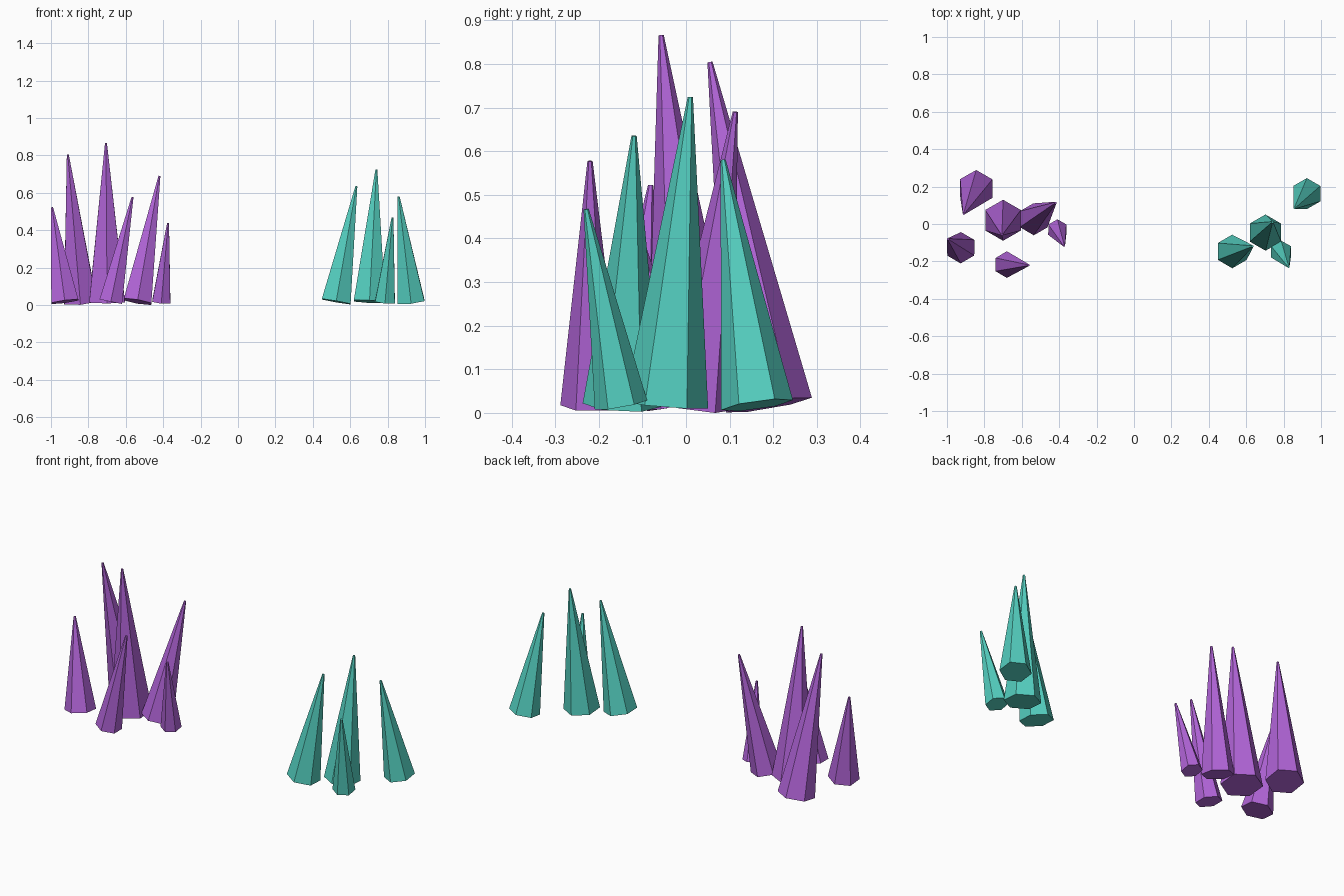
import bpy, bmesh
from mathutils import Vector, Matrix

if "Cube" in bpy.data.objects:
    bpy.data.objects.remove(bpy.data.objects["Cube"])

BASE_Z = 0.018   # height of every base centre
TIP_R = 0.006


def material(name, rgb):
    m = bpy.data.materials.new(name)
    m.diffuse_color = (*rgb, 1)
    m.use_nodes = True
    m.node_tree.nodes["Principled BSDF"].inputs["Base Color"].default_value = m.diffuse_color
    return m


def crystal(name, mat, base, radius, tip):
    """Six-sided tapered shard whose axis runs from base (x, y) to tip (x, y, z)."""
    start = Vector((*base, BASE_Z))
    axis = Vector(tip) - start
    tilt = Vector((0, 0, 1)).rotation_difference(axis)
    bm = bmesh.new()
    bmesh.ops.create_cone(bm, cap_ends=True, segments=6, radius1=radius,
                          radius2=TIP_R, depth=axis.length,
                          matrix=Matrix.Translation((0, 0, axis.length / 2)))
    # turn the hexagon so that a corner points along y
    corner = max((v.co for v in bm.verts if v.co.z < 0.01), key=lambda c: c.y)
    if abs(corner.x) > radius * 0.1:
        bmesh.ops.rotate(bm, verts=bm.verts, matrix=Matrix.Rotation(0.5235988, 3, 'Z'))
    mesh = bpy.data.meshes.new(name)
    bm.to_mesh(mesh)
    bm.free()
    mesh.materials.append(mat)
    ob = bpy.data.objects.new(name, mesh)
    ob.matrix_world = Matrix.Translation(start) @ tilt.to_matrix().to_4x4()
    bpy.context.collection.objects.link(ob)


# base centre, base radius, tip
clusters = {
    "purple_crystal": ((0.45, 0.13, 0.70), [
        ((-0.70, 0.02), 0.11, (-0.706, -0.057, 0.866)),
        ((-0.843, 0.19), 0.10, (-0.91, 0.055, 0.804)),
        ((-0.926, -0.127), 0.084, (-0.994, -0.081, 0.522)),
        ((-0.68, -0.217), 0.071, (-0.564, -0.22, 0.577)),
        ((-0.537, 0.025), 0.086, (-0.42, 0.113, 0.69)),
        ((-0.41, -0.03), 0.056, (-0.374, -0.116, 0.437)),
    ]),
    "teal_crystal": ((0.09, 0.63, 0.53), [
        ((0.525, -0.147), 0.09, (0.633, -0.119, 0.635)),
        ((0.703, -0.046), 0.097, (0.74, 0.01, 0.724)),
        ((0.925, 0.163), 0.083, (0.859, 0.085, 0.58)),
        ((0.786, -0.149), 0.061, (0.826, -0.229, 0.467)),
    ]),
}
for name, (rgb, shards) in clusters.items():
    mat = material(name, rgb)
    for i, (base, radius, tip) in enumerate(shards, 1):
        crystal(f"{name}_{i}", mat, base, radius, tip)
